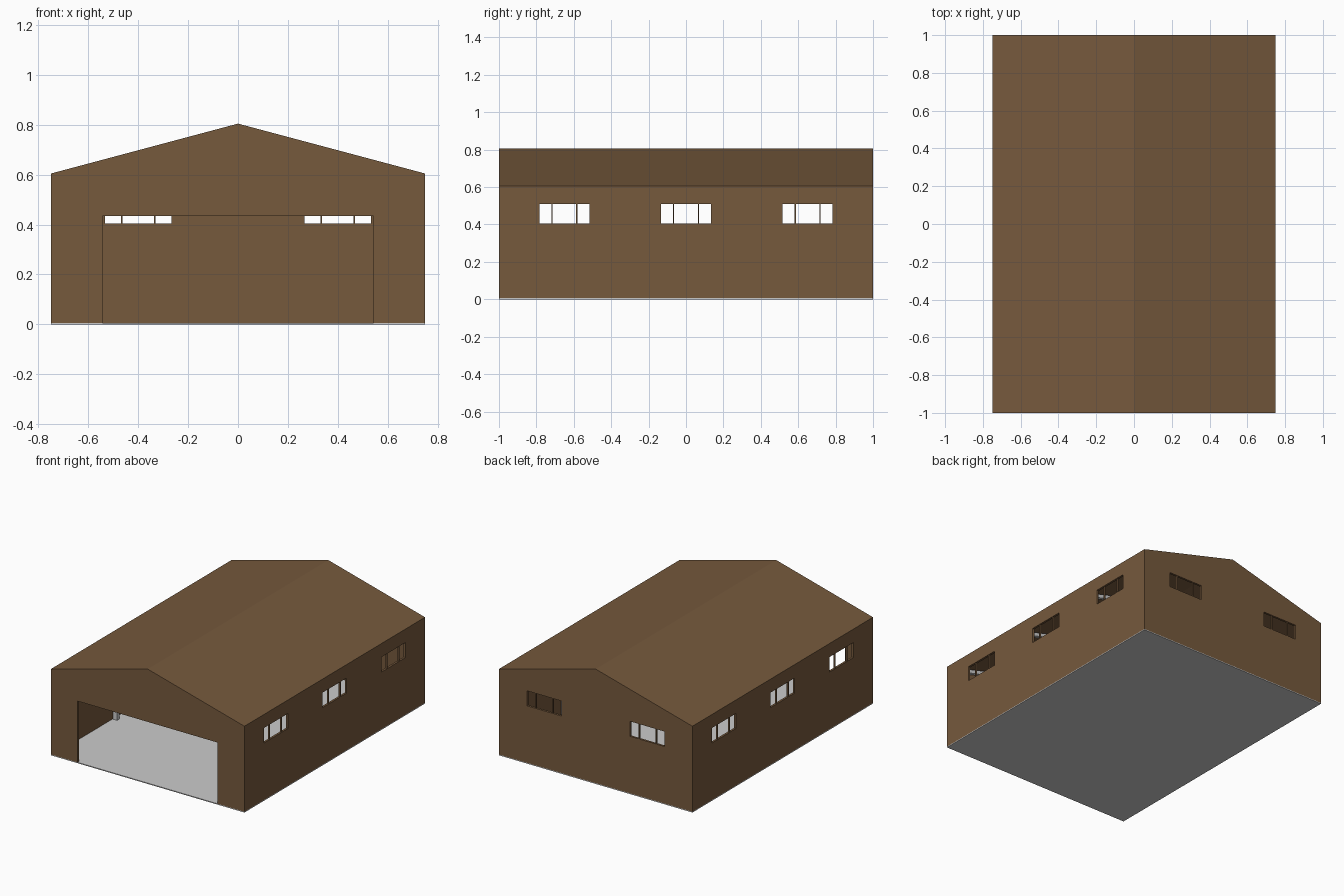
import bpy, bmesh, math
from mathutils import Vector

if "Cube" in bpy.data.objects:
    bpy.data.objects.remove(bpy.data.objects["Cube"])

brown = bpy.data.materials.new("brown_cladding")
brown.diffuse_color = (0.18, 0.10, 0.046, 1)
brown.use_nodes = True
brown.node_tree.nodes["Principled BSDF"].inputs["Base Color"].default_value = brown.diffuse_color


def finish(name, bm, mat=None):
    bmesh.ops.recalc_face_normals(bm, faces=bm.faces[:])
    me = bpy.data.meshes.new(name)
    bm.to_mesh(me)
    bm.free()
    ob = bpy.data.objects.new(name, me)
    bpy.context.collection.objects.link(ob)
    if mat:
        me.materials.append(mat)
    return ob


def prism(name, half_w, base, eave, ridge, half_len, mat=None):
    # gabled profile in x-z, extruded along y
    bm = bmesh.new()
    pts = [(-half_w, base), (half_w, base), (half_w, eave), (0, ridge), (-half_w, eave)]
    face = bm.faces.new([bm.verts.new((x, -half_len, z)) for x, z in pts])
    ext = bmesh.ops.extrude_face_region(bm, geom=[face])["geom"]
    moved = [v for v in ext if isinstance(v, bmesh.types.BMVert)]
    bmesh.ops.translate(bm, verts=moved, vec=(0, 2 * half_len, 0))
    return finish(name, bm, mat)


def box(name, x0, x1, y0, y1, z0, z1, mat=None):
    bm = bmesh.new()
    bmesh.ops.create_cube(bm, size=1)
    for v in bm.verts:
        v.co = ((x0 + x1) / 2 + v.co.x * (x1 - x0),
                (y0 + y1) / 2 + v.co.y * (y1 - y0),
                (z0 + z1) / 2 + v.co.z * (z1 - z0))
    return finish(name, bm, mat)


def beam(name, a, b, w):
    # square bar from a to b in the x-z plane
    a, b = Vector(a), Vector(b)
    ob = box(name, -w / 2, w / 2, -w / 2, w / 2, 0, (b - a).length)
    ob.location = a
    ob.rotation_euler = (0, math.atan2(b.x - a.x, b.z - a.z), 0)
    return ob


def cut(target, cutter):
    cutter.hide_render = True
    cutter.hide_set(True)
    m = target.modifiers.new(cutter.name, 'BOOLEAN')
    m.operation = 'DIFFERENCE'
    m.solver = 'EXACT'
    m.object = cutter


SLAB, T = 0.006, 0.015          # slab height, wall thickness
WZ0, WZ1, WH = 0.405, 0.51, 0.133  # window sill, head, half width
BAR = 0.003                     # half width of a window bar

# floor slab
box("floor_slab", -0.75, 0.75, -1, 1, 0, SLAB)

# hollow walls and roof
shell = prism("walls_and_roof", 0.75, SLAB, 0.605, 0.805, 1, brown)
cut(shell, prism("interior_cutter", 0.75 - T, -0.1, 0.593, 0.789, 1 - T))

# wide front opening
cut(shell, box("door_cutter", -0.543, 0.543, -1.1, -0.9, -0.1, 0.435))

# side windows, three per side, with two bars each
for i, y in enumerate((-0.65, 0, 0.65)):
    cut(shell, box(f"side_window_cutter_{i}", -0.9, 0.9, y - WH, y + WH, WZ0, WZ1))
    for s in (-1, 1):
        x = s * (0.75 - T / 2)
        for d in (-0.066, 0.066):
            box("side_window_bar", x - 0.006, x + 0.006,
                y + d - BAR, y + d + BAR, WZ0, WZ1, brown)

# back windows
for s in (-1, 1):
    c = s * 0.4
    cut(shell, box(f"back_window_cutter_{s}", c - WH, c + WH, 0.9, 1.1, WZ0, WZ1))
    for d in (-0.066, 0.066):
        box("back_window_bar", c + d - BAR, c + d + BAR,
            1 - T / 2 - 0.006, 1 - T / 2 + 0.006, WZ0, WZ1, brown)

# inner grey frames: posts, tie beam, rafters and web bars
for y in (-0.96, -0.325, 0.325):
    beam("tie_beam", (-0.71, y, 0.485), (0.71, y, 0.485), 0.03)
    beam("king_post", (0, y, 0.485), (0, y, 0.76), 0.02)
    for s in (-1, 1):
        beam("frame_post", (s * 0.715, y, SLAB), (s * 0.715, y, 0.575), 0.03)
        beam("rafter", (s * 0.71, y, 0.575), (0, y, 0.765), 0.025)
        beam("web_bar", (0, y, 0.485), (s * 0.36, y, 0.665), 0.015)
